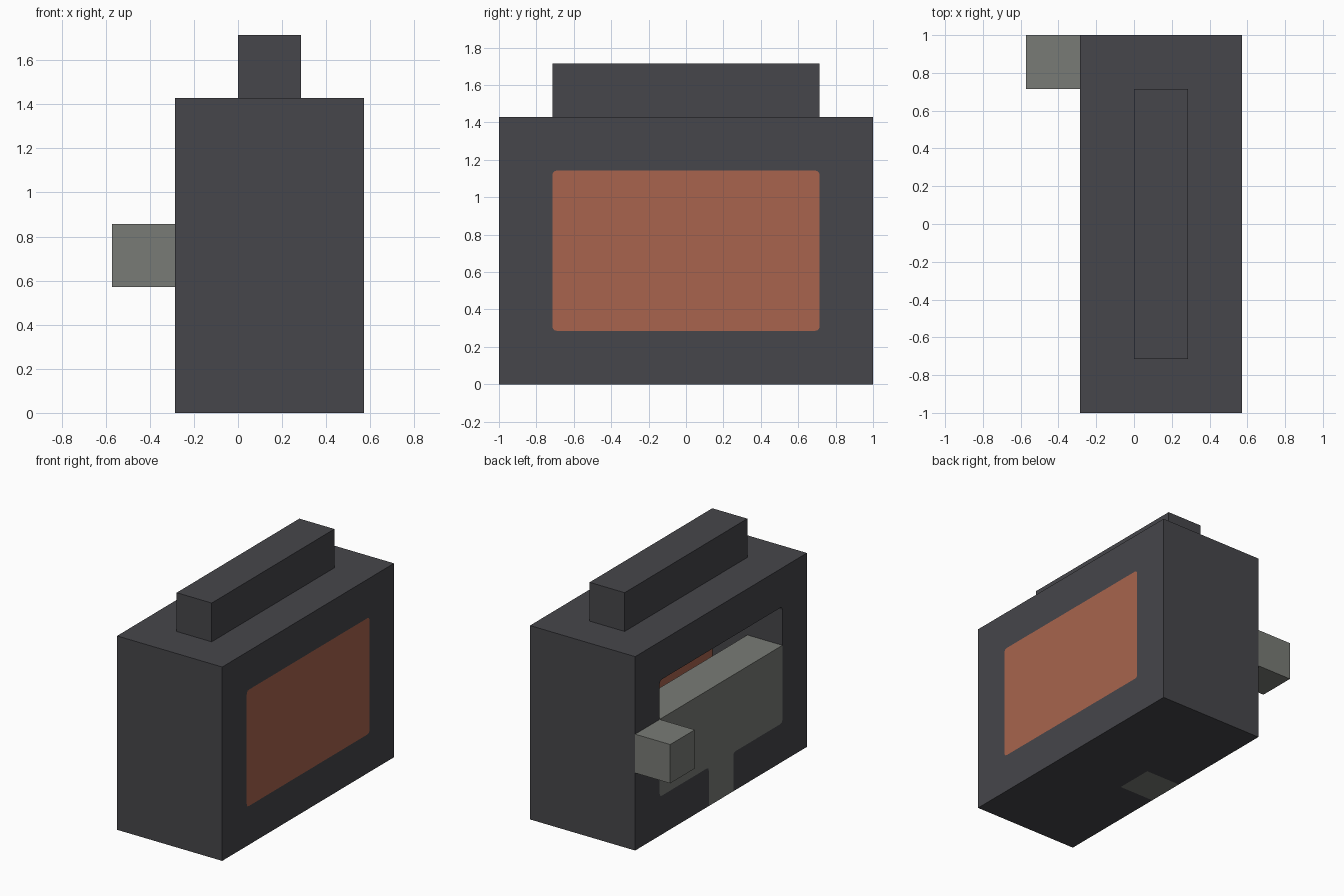
import bpy
import bmesh
from mathutils import Vector

if "Cube" in bpy.data.objects:
    bpy.data.objects.remove(bpy.data.objects["Cube"], do_unlink=True)

U = 2 / 7        # building module: every part sits on this grid
R = 0.025        # corner rounding of the openings


def material(name, rgb):
    m = bpy.data.materials.new(name)
    m.use_nodes = True
    m.diffuse_color = (*rgb, 1)
    m.node_tree.nodes["Principled BSDF"].inputs["Base Color"].default_value = (*rgb, 1)
    return m


CHARCOAL = material("charcoal", (0.061, 0.061, 0.069))
TERRACOTTA = material("terracotta", (0.392, 0.127, 0.074))
GREY = material("warm grey", (0.191, 0.198, 0.181))


def rounded(corners):
    """Replace each (y, z, radius) corner with a short curve."""
    out = []
    for i, (y, z, r) in enumerate(corners):
        c = Vector((y, z))
        if r == 0:
            out.append(c)
            continue
        a = c + (Vector(corners[i - 1][:2]) - c).normalized() * r
        b = c + (Vector(corners[(i + 1) % len(corners)][:2]) - c).normalized() * r
        for k in range(4):
            t = k / 3
            out.append(a * (1 - t) ** 2 + c * 2 * t * (1 - t) + b * t ** 2)
    return out


def prism(name, mat, x0, x1, corners):
    """Extrude a side profile (y, z, radius) from x0 to x1."""
    bm = bmesh.new()
    face = bm.faces.new([bm.verts.new((x0, p.x, p.y)) for p in rounded(corners)])
    new = bmesh.ops.extrude_face_region(bm, geom=[face])["geom"]
    verts = [v for v in new if isinstance(v, bmesh.types.BMVert)]
    bmesh.ops.translate(bm, verts=verts, vec=(x1 - x0, 0, 0))
    bmesh.ops.recalc_face_normals(bm, faces=bm.faces)
    mesh = bpy.data.meshes.new(name)
    bm.to_mesh(mesh)
    bm.free()
    mesh.materials.append(mat)
    obj = bpy.data.objects.new(name, mesh)
    bpy.context.collection.objects.link(obj)
    return obj


def rect(y0, y1, z0, z1, r=0):
    return [(y0, z0, r), (y1, z0, r), (y1, z1, r), (y0, z1, r)]


def cut(target, cutter):
    mod = target.modifiers.new("cut", "BOOLEAN")
    mod.operation = "DIFFERENCE"
    mod.solver = "EXACT"
    mod.object = cutter
    bpy.context.view_layer.objects.active = target
    bpy.ops.object.modifier_apply(modifier=mod.name)
    bpy.data.objects.remove(cutter, do_unlink=True)


HALF = 2.5 * U   # half width of the window, panel and handle
SLOT = U / 2     # half width of the support post

# Housing with a window right through and a slot down to the base
housing = prism("housing", CHARCOAL, -U, 2 * U, rect(-1, 1, 0, 5 * U))
cut(housing, prism("window_cutter", CHARCOAL, -2 * U, 3 * U,
                   rect(-HALF, HALF, U, 4 * U, R)))
flare = SLOT + R
cut(housing, prism("slot_cutter", CHARCOAL, -2 * U, 0, [
    (-SLOT, -U, 0), (SLOT, -U, 0), (SLOT, U, R), (flare, U, 0),
    (flare, 1.5 * U, 0), (-flare, 1.5 * U, 0), (-flare, U, 0), (-SLOT, U, R)]))

# Handle bar on top
prism("top_handle", CHARCOAL, 0, U, rect(-HALF, HALF, 5 * U, 6 * U))

# Coloured panel closing the window on the left side
prism("side_panel", TERRACOTTA, U, 2 * U, rect(-HALF, HALF, U, 4 * U, R))

# T-shaped support filling the lower window and slot
prism("support_block", GREY, -U, 0, [
    (-SLOT, 0, 0), (SLOT, 0, 0), (SLOT, U, R), (HALF, U, R),
    (HALF, 3 * U, 0), (-HALF, 3 * U, 0), (-HALF, U, R), (-SLOT, U, R)])

# Knob at the rear of the right side
prism("side_knob", GREY, -2 * U, -U, rect(HALF, 1, 2 * U, 3 * U))
